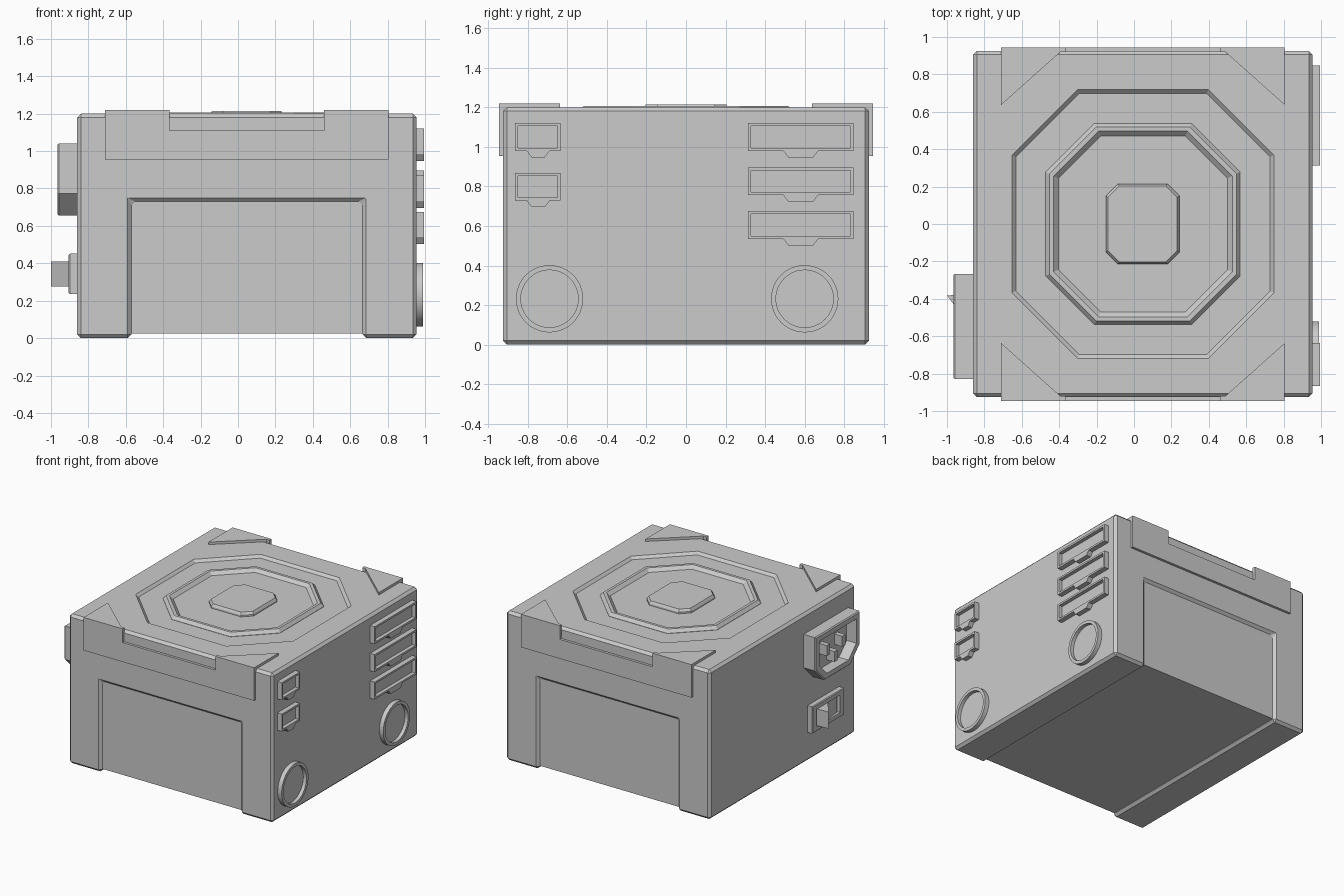
import bpy, bmesh, math

if "Cube" in bpy.data.objects:
    bpy.data.objects.remove(bpy.data.objects["Cube"])


def loft(name, rings):
    """Skin equal-length point rings and cap both ends."""
    bm = bmesh.new()
    vs = [[bm.verts.new(p) for p in r] for r in rings]
    n = len(vs[0])
    for a, b in zip(vs, vs[1:]):
        for i in range(n):
            j = (i + 1) % n
            bm.faces.new((a[i], a[j], b[j], b[i]))
    bm.faces.new(vs[0][::-1])
    bm.faces.new(vs[-1])
    bmesh.ops.recalc_face_normals(bm, faces=bm.faces)
    me = bpy.data.meshes.new(name)
    bm.to_mesh(me)
    bm.free()
    ob = bpy.data.objects.new(name, me)
    bpy.context.collection.objects.link(ob)
    return ob


def rect(cu, cv, hu, hv, lo=0, hi=0):
    """Rectangle outline with optional cut corners at bottom and top."""
    pts = []
    for su, sv, c, first in ((-1, -1, lo, 1), (1, -1, lo, 0), (1, 1, hi, 1), (-1, 1, hi, 0)):
        corner = (cu + su * hu, cv + sv * hv)
        if not c:
            pts.append(corner)
            continue
        a = (corner[0], corner[1] - sv * c)
        b = (corner[0] - su * c, corner[1])
        pts += [a, b] if first else [b, a]
    return pts


def at_x(x, pts): return [(x, u, v) for u, v in pts]
def at_y(y, pts): return [(u, y, v) for u, v in pts]
def at_z(z, pts): return [(u, v, z) for u, v in pts]


def apply(ob, kind, **props):
    m = ob.modifiers.new(kind.title(), kind)
    for k, v in props.items():
        setattr(m, k, v)
    bpy.context.view_layer.objects.active = ob
    bpy.ops.object.modifier_apply(modifier=m.name)


def octagon(half, z):
    return at_z(z, rect(0.048, 0, half, half + 0.018, half / 2, half / 2))


# Outer shell: arch profile with chamfered edges
arch = [(-0.86, 0), (-0.57, 0), (-0.57, 0.73), (0.665, 0.73), (0.665, 0),
        (0.955, 0), (0.955, 1.2), (-0.86, 1.2)]
shell = loft("outer_shell", [at_y(-0.925, arch), at_y(0.925, arch)])
apply(shell, 'BEVEL', width=0.02, segments=1, limit_method='ANGLE')

# Octagonal recess in the lid
cutter = loft("recess_cutter", [octagon(0.68, 1.18), octagon(0.72, 1.22)])
cutter.hide_render = True
apply(shell, 'BOOLEAN', operation='DIFFERENCE', object=cutter, solver='EXACT')
bpy.data.objects.remove(cutter)

# Inner case that fills the arch
core = rect(0.0475, 0.41, 0.63, 0.385)
loft("inner_case", [at_y(-0.905, core), at_y(0.905, core)])

# Raised ring and centre hub on the lid
loft("lid_ring", [octagon(0.52, 1.17), octagon(0.52, 1.182), octagon(0.5, 1.207),
                  octagon(0.478, 1.207), octagon(0.453, 1.182)])
loft("lid_hub", [at_z(1.175, rect(0.046, 0, 0.197, 0.215, 0.065, 0.065)),
                 at_z(1.195, rect(0.046, 0, 0.197, 0.215, 0.065, 0.065)),
                 at_z(1.214, rect(0.046, 0, 0.185, 0.203, 0.06, 0.06))])

# Notched brackets over the front and back top edges, with corner gussets
plate = [(-0.71, 0.955), (0.805, 0.955), (0.805, 1.22), (0.46, 1.22),
         (0.46, 1.11), (-0.365, 1.11), (-0.365, 1.22), (-0.71, 1.22)]
for s, side in ((-1, "front"), (1, "back")):
    loft(side + "_bracket", [at_y(s * 0.92, plate), at_y(s * 0.945, plate)])
    for x0, x1, end in ((-0.71, -0.365, "left"), (0.805, 0.46, "right")):
        tri = [(x0, s * 0.945), (x0, s * 0.637), (x1, s * 0.945)]
        loft(f"{side}_{end}_gusset", [at_z(1.19, tri), at_z(1.22, tri)])


# Connector sockets on the right side: recessed frame plus latch tab
def connector(name, y, top, half, tab_y, tab):
    z, h = top - 0.07, 0.07
    outer, inner = rect(y, z, half, h), rect(y, z, half - 0.015, h - 0.015)
    loft(name, [at_x(0.94, outer), at_x(0.995, outer), at_x(0.995, inner), at_x(0.965, inner)])
    b = z - h
    t = [(tab_y - tab, b), (tab_y - tab + 0.025, b - 0.033),
         (tab_y + tab - 0.025, b - 0.033), (tab_y + tab, b)]
    loft(name + "_tab", [at_x(0.94, t), at_x(0.995, t)])


for i, top in enumerate((1.12, 0.868)):
    connector(f"small_socket_{i}", -0.75, top, 0.115, -0.747, 0.058)
for i, top in enumerate((1.12, 0.896, 0.675)):
    connector(f"wide_socket_{i}", 0.58, top, 0.267, 0.58, 0.088)


# Round cable ports
def circle(cy, r):
    return [(cy + r * math.cos(a), 0.232 + r * math.sin(a))
            for a in (math.tau * i / 48 for i in range(48))]


for i, cy in enumerate((-0.69, 0.6)):
    port = loft(f"round_port_{i}", [at_x(0.94, circle(cy, 0.17)), at_x(0.99, circle(cy, 0.17)),
                                    at_x(0.99, circle(cy, 0.145)), at_x(0.962, circle(cy, 0.145))])
    bpy.ops.object.select_all(action='DESELECT')
    port.select_set(True)
    bpy.context.view_layer.objects.active = port
    bpy.ops.object.shade_smooth_by_angle(angle=math.radians(30))

# Power inlet on the left side with three pins
hull = rect(-0.548, 0.848, 0.282, 0.193, 0.118)
lip = rect(-0.548, 0.848, 0.274, 0.185, 0.115)
well = rect(-0.548, 0.848, 0.235, 0.146, 0.098)
# the square top corners keep every outline at six points
loft("power_inlet", [at_x(-0.85, hull), at_x(-0.957, hull), at_x(-0.965, lip),
                     at_x(-0.965, well), at_x(-0.88, well)])
for i, (y, z) in enumerate(((-0.45, 0.87), (-0.548, 0.785), (-0.646, 0.87))):
    pin = rect(y, z, 0.02, 0.042)
    loft(f"inlet_pin_{i}", [at_x(-0.87, pin), at_x(-0.95, pin)])

# Power switch: frame and tilted rocker
frame = rect(-0.515, 0.343, 0.2, 0.108)
rim = rect(-0.515, 0.343, 0.194, 0.102)
hole = rect(-0.515, 0.343, 0.15, 0.07)
loft("switch_frame", [at_x(-0.85, frame), at_x(-0.899, frame), at_x(-0.905, rim),
                      at_x(-0.905, hole), at_x(-0.87, hole)])
rocker = [(-0.865, -0.375), (-1.0, -0.382), (-0.9, -0.515), (-0.885, -0.655), (-0.865, -0.655)]
loft("switch_rocker", [at_z(0.276, rocker), at_z(0.41, rocker)])
